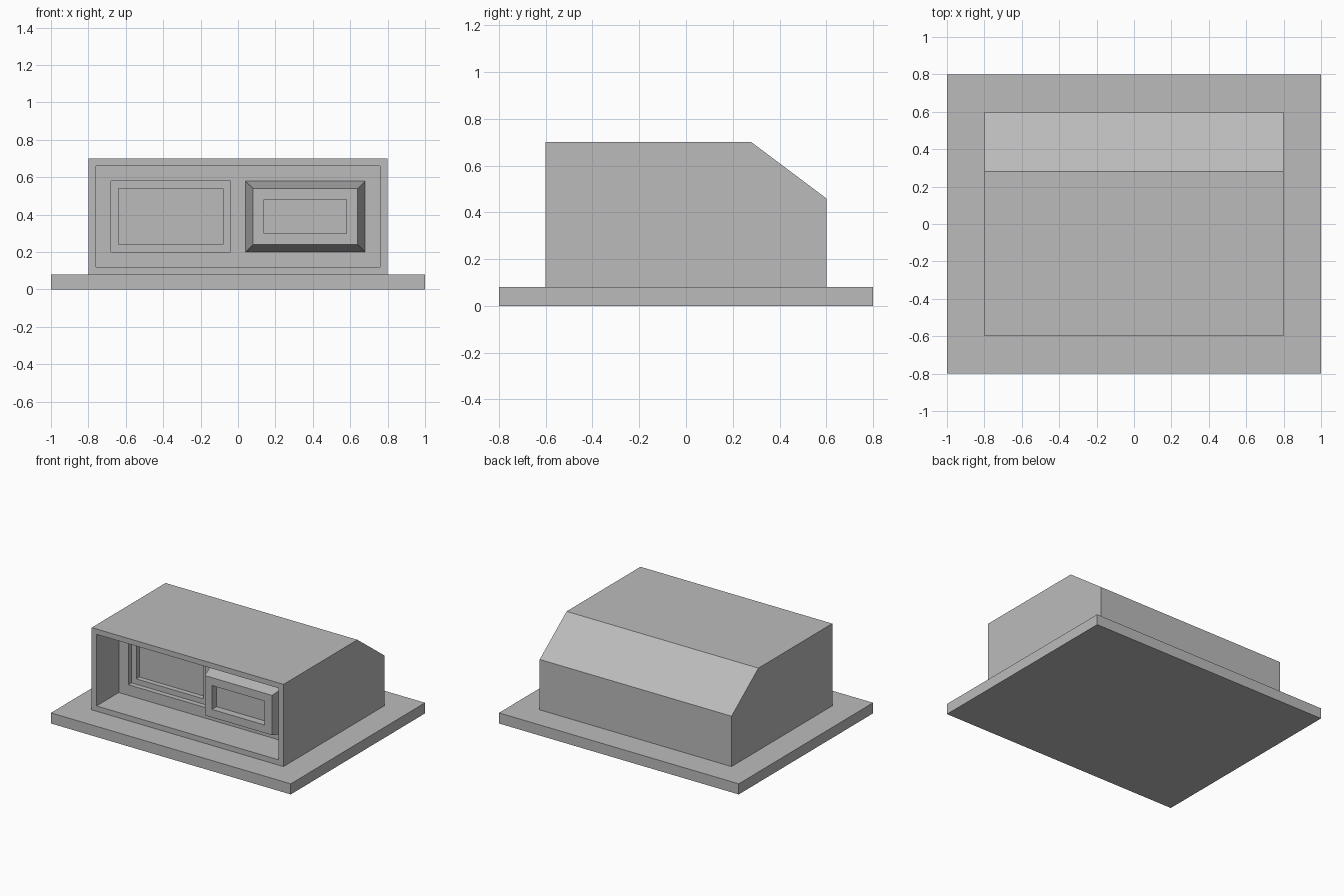
import bpy
import bmesh

cube = bpy.data.objects.get("Cube")
if cube:
    bpy.data.objects.remove(cube, do_unlink=True)

# Single plain material
GREY = (0.5, 0.5, 0.5, 1.0)
grey = bpy.data.materials.new("plain_grey")
grey.use_nodes = True
grey.diffuse_color = GREY
grey.node_tree.nodes["Principled BSDF"].inputs["Base Color"].default_value = GREY


def finish(name, bm):
    bmesh.ops.remove_doubles(bm, verts=bm.verts, dist=0.0001)
    mesh = bpy.data.meshes.new(name)
    bm.to_mesh(mesh)
    bm.free()
    mesh.materials.append(grey)
    obj = bpy.data.objects.new(name, mesh)
    bpy.context.collection.objects.link(obj)
    return obj


def rect(bm, x0, x1, z0, z1, y):
    """Rectangle corners facing the front, counter-clockwise."""
    return [bm.verts.new((x, y, z)) for x, z in ((x0, z0), (x1, z0), (x1, z1), (x0, z1))]


def nested(bm, rects, cap=True):
    """Join successive rectangles with bands, closing the last one."""
    rings = [rect(bm, *r) for r in rects]
    for a, b in zip(rings, rings[1:]):
        for i in range(4):
            j = (i + 1) % 4
            bm.faces.new((a[i], a[j], b[j], b[i]))
    if cap:
        bm.faces.new(rings[-1])


def shrink(r, d, y):
    return (r[0] + d, r[1] - d, r[2] + d, r[3] - d, y)


# Base slab
bm = bmesh.new()
bmesh.ops.create_cube(bm, size=1)
for v in bm.verts:
    v.co.x *= 2.0
    v.co.y *= 1.6
    v.co.z = (v.co.z + 0.5) * 0.08
finish("base_slab", bm)

# Housing shell: side profile swept across the width, front left open
bm = bmesh.new()
profile = [(-0.6, 0.08), (0.6, 0.08), (0.6, 0.46), (0.28, 0.7), (-0.6, 0.7)]
right = [bm.verts.new((-0.8, y, z)) for y, z in profile]
left = [bm.verts.new((0.8, y, z)) for y, z in profile]
bm.faces.new(left)
bm.faces.new(right[::-1])
for i in range(4):
    bm.faces.new((right[i], right[i + 1], left[i + 1], left[i]))

# Front rim and deep opening
FRONT, WALL = -0.6, -0.335
outer = (-0.8, 0.8, 0.08, 0.7, FRONT)
opening = shrink(outer, 0.04, FRONT)
nested(bm, [outer, opening, shrink(outer, 0.04, WALL)], cap=False)

# Right bay: panel sunk in two steps
bay = (-0.76, 0, 0.12, 0.66, WALL)
panel = (-0.68, -0.04, 0.2, 0.58, WALL)
step = WALL + 0.038
nested(bm, [bay, panel, shrink(panel, 0, step), shrink(panel, 0.04, step),
            shrink(panel, 0.04, step + 0.038)])

# Left bay: tapered block standing out, with a sunken face
bay = (0, 0.76, 0.12, 0.66, WALL)
panel = (0.04, 0.68, 0.2, 0.58, WALL)
face = -0.51
nested(bm, [bay, panel, shrink(panel, 0.04, face), shrink(panel, 0.1, face),
            shrink(panel, 0.1, face + 0.055)])
finish("housing", bm)
